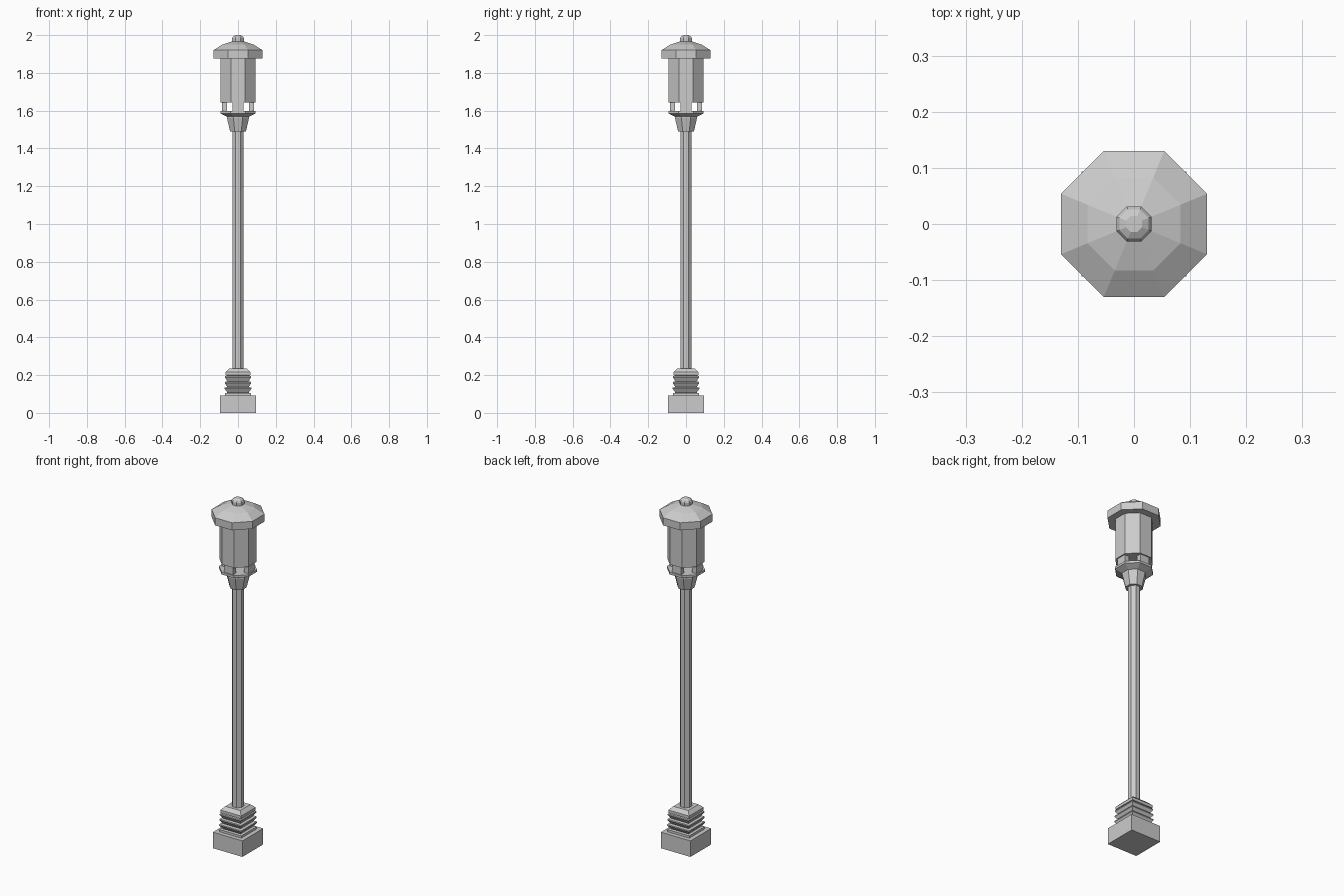
import bpy, bmesh, math

if "Cube" in bpy.data.objects:
    bpy.data.objects.remove(bpy.data.objects["Cube"])


def turned(name, sides, profile):
    """Stack of regular polygons with flats facing the axes; profile = (half width, z)."""
    bm = bmesh.new()
    rings = []
    for half, z in profile:
        r = half / math.cos(math.pi / sides)
        rings.append([bm.verts.new((r * math.cos((i + 0.5) * math.tau / sides),
                                    r * math.sin((i + 0.5) * math.tau / sides), z))
                      for i in range(sides)])
    for a, b in zip(rings, rings[1:]):
        for i in range(sides):
            j = (i + 1) % sides
            bm.faces.new((a[i], a[j], b[j], b[i]))
    bm.faces.new(rings[0][::-1])
    bm.faces.new(rings[-1])
    me = bpy.data.meshes.new(name)
    bm.to_mesh(me)
    bm.free()
    ob = bpy.data.objects.new(name, me)
    bpy.context.collection.objects.link(ob)
    return ob


# Square plinth
turned("plinth", 4, [(0.094, 0), (0.094, 0.092)])

# Ribbed square foot: sawtooth fins topped by a chamfered cap
foot = [(0.07, 0.092), (0.07, 0.105)]
for k in range(3):
    z = 0.107 + 0.03 * k
    foot += [(0.056, z), (0.071 - 0.001 * k, z + 0.021), (0.07 - 0.001 * k, z + 0.027)]
foot += [(0.056, 0.197), (0.066, 0.2), (0.066, 0.216), (0.047, 0.235)]
turned("ribbed_foot", 4, foot)

# Octagonal pole and flared collar
turned("pole", 8, [(0.03, 0.23), (0.03, 1.5)])
turned("collar", 8, [(0.042, 1.49), (0.058, 1.56), (0.058, 1.572)])
turned("lantern_tray", 8, [(0.058, 1.568), (0.093, 1.585), (0.093, 1.598)])

# Four short plates holding the lantern above the tray
for k in range(4):
    a = k * math.pi / 2
    bpy.ops.mesh.primitive_cube_add(
        size=1, location=(0.072 * math.cos(a), 0.072 * math.sin(a), 1.62), rotation=(0, 0, a))
    plate = bpy.context.object
    plate.name = f"support_plate_{k + 1}"
    plate.scale = (0.027, 0.058, 0.052)

# Lantern body, roof and finial
turned("lantern_body", 8, [(0.092, 1.642), (0.092, 1.885)])
turned("roof", 8, [(0.13, 1.877), (0.13, 1.92), (0.083, 1.95), (0.03, 1.967)])
turned("finial", 8, [(0.031, 1.96), (0.031, 1.985), (0.026, 1.993), (0.014, 2.0)])
